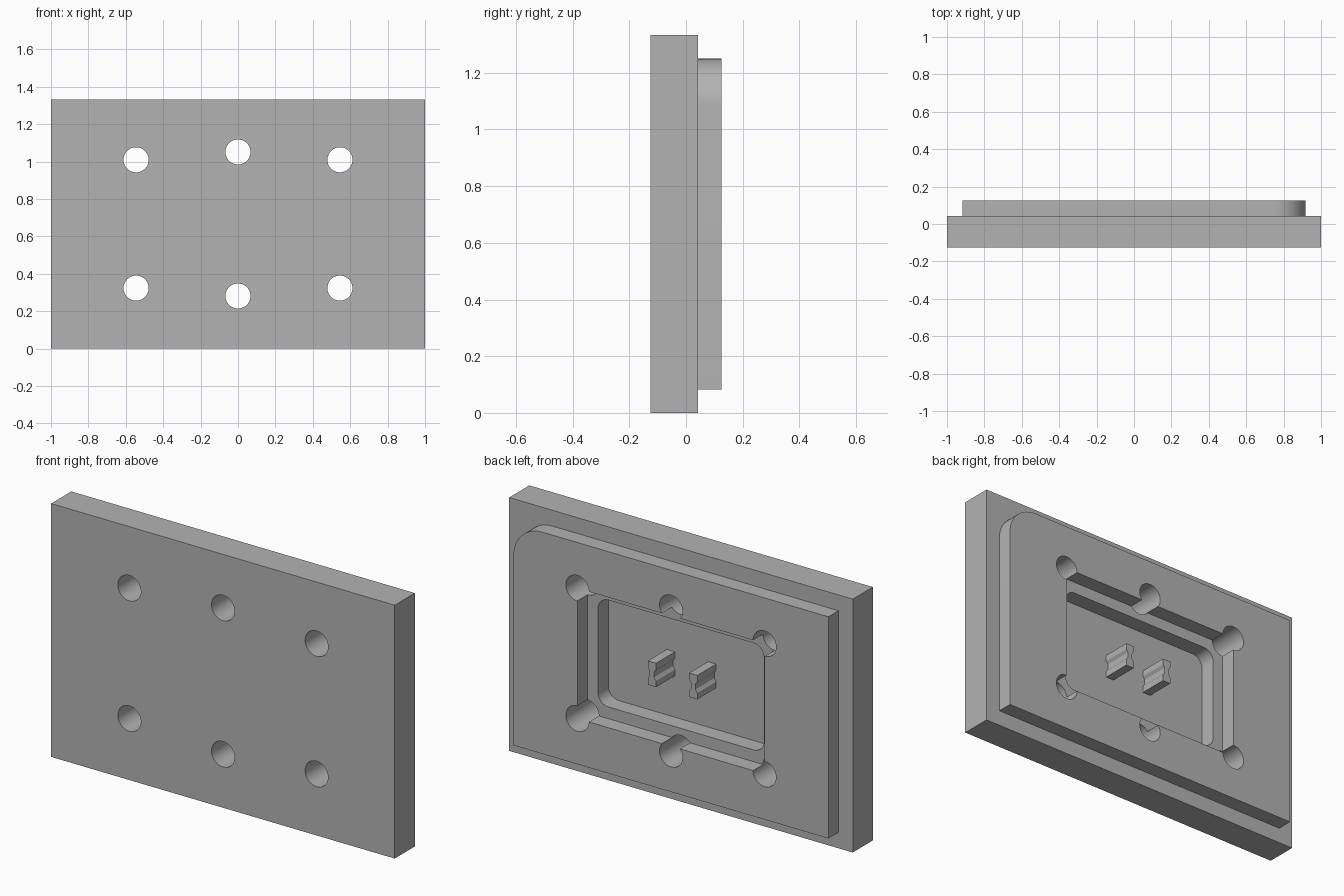
import bpy, bmesh, math

cube = bpy.data.objects.get("Cube")
if cube:
    bpy.data.objects.remove(cube, do_unlink=True)

UNIT = 1 / 12
BACK, STEP, FRONT = 1.5 * UNIT, 0.5 * UNIT, -1.5 * UNIT
MID_Z = 8 * UNIT

grey = bpy.data.materials.new("plain grey")
grey.use_nodes = True
grey.diffuse_color = (0.45, 0.45, 0.45, 1)
grey.node_tree.nodes["Principled BSDF"].inputs["Base Color"].default_value = grey.diffuse_color


def extrude_profile(name, points, y0, y1):
    """Solid made from an x-z outline stretched along y."""
    bm = bmesh.new()
    face = bm.faces.new([bm.verts.new((x, y0, z)) for x, z in points])
    grown = bmesh.ops.extrude_face_region(bm, geom=[face])["geom"]
    moved = [v for v in grown if isinstance(v, bmesh.types.BMVert)]
    bmesh.ops.translate(bm, verts=moved, vec=(0, y1 - y0, 0))
    bmesh.ops.recalc_face_normals(bm, faces=bm.faces)
    mesh = bpy.data.meshes.new(name)
    bm.to_mesh(mesh)
    bm.free()
    mesh.materials.append(grey)
    obj = bpy.data.objects.new(name, mesh)
    bpy.context.collection.objects.link(obj)
    return obj


def arc(cx, cz, radius, start, sweep, steps):
    return [(cx + radius * math.cos(start + sweep * i / steps),
             cz + radius * math.sin(start + sweep * i / steps)) for i in range(steps + 1)]


def rectangle(half_w, half_h, radii=(0, 0, 0, 0)):
    """Outline about the plate centre; radii run from the +x top corner."""
    points = []
    corners = [(1, 1), (-1, 1), (-1, -1), (1, -1)]
    for i, ((sx, sz), r) in enumerate(zip(corners, radii)):
        cx, cz = sx * (half_w - r), MID_Z + sz * (half_h - r)
        points += arc(cx, cz, r, i * math.pi / 2, math.pi / 2, 12) if r else [(cx, cz)]
    return points


def combine(target, tool, operation):
    mod = target.modifiers.new(operation.lower(), "BOOLEAN")
    mod.operation, mod.solver, mod.object = operation, "EXACT", tool
    bpy.context.view_layer.objects.active = target
    bpy.ops.object.modifier_apply(modifier=mod.name)
    bpy.data.objects.remove(tool, do_unlink=True)


# Base plate with the raised panel, one corner of which is rounded
plate = extrude_profile("mould_plate", rectangle(1, MID_Z), FRONT, STEP)
panel = extrude_profile("raised_panel", rectangle(11 * UNIT, 7 * UNIT, (2 * UNIT, 0, 0, 0)), 0, BACK)
combine(plate, panel, "UNION")

# Stepped pocket in the back
HOLE_X, HOLE_Z, LIP = 0.545, 0.343, 0.062
outer = extrude_profile("outer_pocket", rectangle(HOLE_X, HOLE_Z), STEP, 0.3)
combine(plate, outer, "DIFFERENCE")
FLOOR = -0.045
inner = extrude_profile("inner_pocket", rectangle(HOLE_X - LIP, HOLE_Z - LIP, (0.06,) * 4), FLOOR, 0.2)
combine(plate, inner, "DIFFERENCE")

# Six through holes
for side in (-1, 1):
    for x, z in ((-HOLE_X, HOLE_Z), (0, 0.385), (HOLE_X, HOLE_Z)):
        circle = arc(x, MID_Z + side * z, 0.067, 0, math.tau, 48)[:-1]
        combine(plate, extrude_profile("hole", circle, -0.4, 0.4), "DIFFERENCE")

# Two notched pegs on the pocket floor
half = [(0.024, -0.063), (0.024, -0.03), (0.013, -0.014),
        (0.013, 0.014), (0.024, 0.03), (0.024, 0.063)]
outline = half + [(-x, z) for x, z in reversed(half)]
for name, cx in (("left_peg", 0.12), ("right_peg", -0.12)):
    extrude_profile(name, [(cx + x, MID_Z + z) for x, z in outline], FLOOR - 0.01, 0.112)

# Smooth the round walls, keep the edges sharp
bpy.ops.object.select_all(action="DESELECT")
plate.select_set(True)
bpy.context.view_layer.objects.active = plate
bpy.ops.object.shade_smooth_by_angle(angle=math.radians(30))
